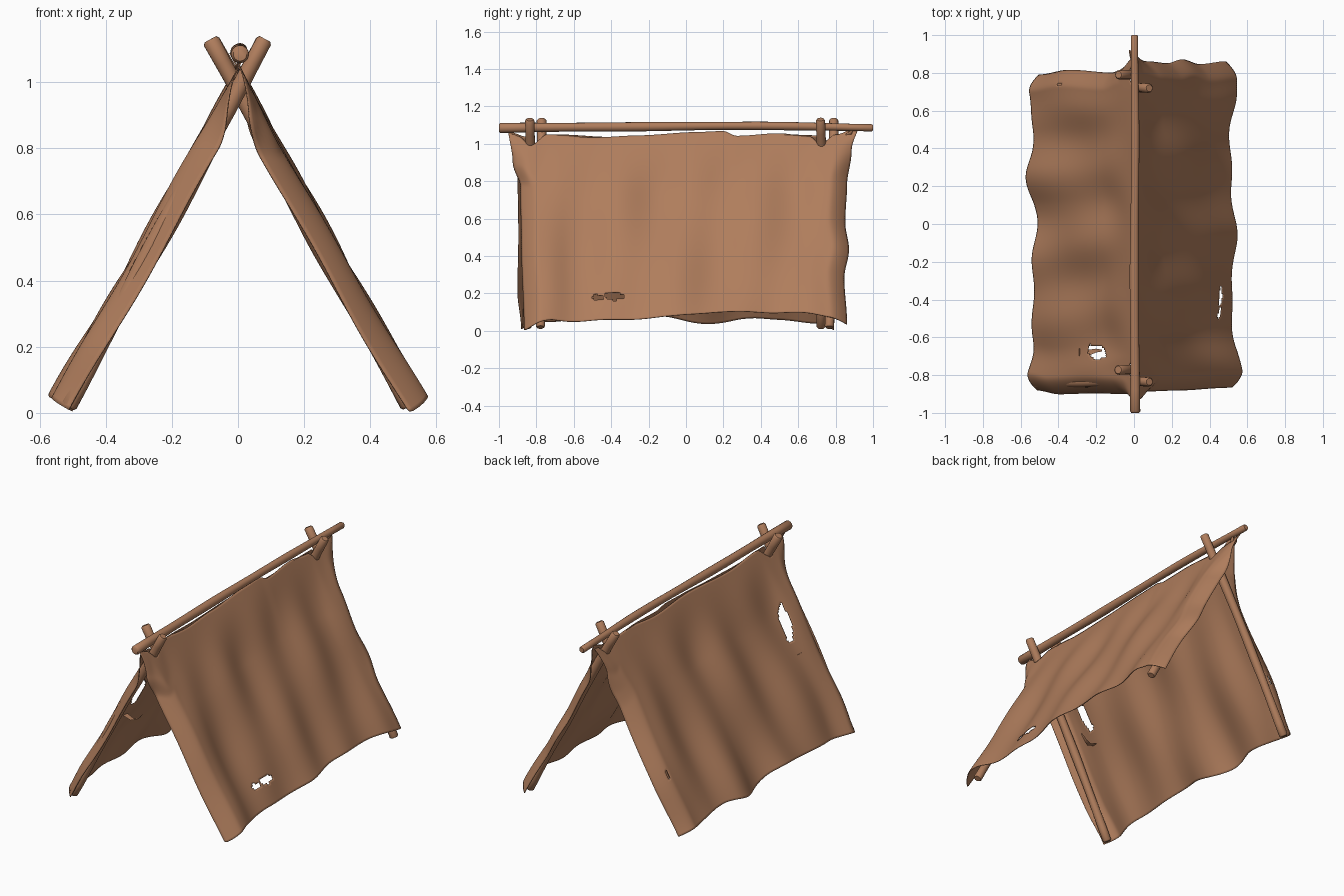
import bpy, bmesh, math, random
from mathutils import Vector

if "Cube" in bpy.data.objects:
    bpy.data.objects.remove(bpy.data.objects["Cube"])

random.seed(4)
brown = bpy.data.materials.new("warm brown")
brown.diffuse_color = (0.43, 0.205, 0.108, 1)
brown.use_nodes = True
brown.node_tree.nodes["Principled BSDF"].inputs["Base Color"].default_value = brown.diffuse_color


def smooth(v):
    v = max(0.0, min(1.0, v))
    return v * v * (3 - 2 * v)


def keyed(keys, v):
    """Smooth interpolation through (position, value) pairs."""
    if v <= keys[0][0]:
        return keys[0][1]
    for (a, p), (b, q) in zip(keys, keys[1:]):
        if v <= b:
            return p + (q - p) * smooth((v - a) / (b - a))
    return keys[-1][1]


def finish(name, bm):
    bmesh.ops.recalc_face_normals(bm, faces=bm.faces)
    me = bpy.data.meshes.new(name)
    bm.to_mesh(me)
    bm.free()
    me.materials.append(brown)
    ob = bpy.data.objects.new(name, me)
    bpy.context.collection.objects.link(ob)
    bpy.ops.object.select_all(action='DESELECT')
    ob.select_set(True)
    bpy.context.view_layer.objects.active = ob
    bpy.ops.object.shade_smooth_by_angle(angle=math.radians(50))
    return ob


def pole(name, a, b, r0, r1, bend, sides=14, steps=16):
    """Slightly crooked round stick with bevelled ends."""
    a, b = Vector(a), Vector(b)
    axis = (b - a).normalized()
    u = axis.orthogonal().normalized()
    w = axis.cross(u)
    ph = random.uniform(0, 6)
    length = (b - a).length
    stops = [0, 0.008 / length] + [i / steps for i in range(1, steps)] + [1 - 0.008 / length, 1]
    bm = bmesh.new()
    rings = []
    for i, t in enumerate(stops):
        c = a.lerp(b, t) + Vector(bend) * math.sin(math.pi * t)
        c += u * 0.003 * math.sin(9 * t + ph)
        r = (r0 + (r1 - r0) * t) * (1 + 0.05 * math.sin(17 * t + ph))
        if i in (0, len(stops) - 1):
            r *= 0.75
        rings.append([bm.verts.new(c + r * (math.cos(k * math.tau / sides) * u +
                                            math.sin(k * math.tau / sides) * w))
                      for k in range(sides)])
    for p, q in zip(rings, rings[1:]):
        for k in range(sides):
            n = (k + 1) % sides
            bm.faces.new((p[k], p[n], q[n], q[k]))
    bm.faces.new(rings[0])
    bm.faces.new(rings[-1])
    finish(name, bm)


def slope_x(z):
    return 0.55 * (1.05 - z) / 1.02


def sheet(name, side, front, back, top, bottom, hem, holes, phase, nu=170, nv=90):
    """Hanging cloth on one side, edges curled in around the poles, with torn holes."""
    nrm = Vector((1.02, 0, 0.55)).normalized()
    bm = bmesh.new()
    grid = []
    for j in range(nv + 1):
        t = j / nv
        yf, yb = keyed(front, t), keyed(back, t)
        row = []
        for i in range(nu + 1):
            s = i / nu
            y = yf + (yb - yf) * s
            z = keyed(top, y) * (1 - t) + keyed(bottom, y) * t
            # folds, fading out towards the ridge and the poles
            mid = smooth((y - yf) / 0.25) * smooth((yb - y) / 0.25)
            w = mid * smooth(t * 3) * (0.011 * math.sin(17 * y + 2 * t + phase)
                                       + 0.008 * math.sin(9 * y - 6 * t + 2 * phase) - 0.012)
            w += 0.004 * math.sin(11 * t + 5 * y + phase)
            w += (keyed(hem, y) - 0.54) * t * t
            # curl at both ends
            d = min(y - yf, yb - y)
            w -= 0.07 * max(0, 1 - d / 0.09) ** 1.6 * smooth((t - 0.02) / 0.2)
            p = Vector((slope_x(z), y, z)) + nrm * w
            row.append(bm.verts.new((p.x * side, p.y, max(p.z, 0.005))))
        grid.append(row)
    for j in range(nv):
        for i in range(nu):
            f = (grid[j][i], grid[j][i + 1], grid[j + 1][i + 1], grid[j + 1][i])
            c = sum((v.co for v in f), Vector()) / 4
            torn = any(((c.y - hy + sk * (c.z - hz)) / ry) ** 2 + ((c.z - hz) / rz) ** 2
                       < 1 + 0.25 * math.sin(70 * c.z + 90 * c.y)
                       for hy, hz, ry, rz, sk in holes)
            if not torn:
                bm.faces.new(f)
    bmesh.ops.delete(bm, geom=[v for v in bm.verts if not v.link_faces], context='VERTS')
    ob = finish(name, bm)
    m = ob.modifiers.new("thickness", 'SOLIDIFY')
    m.thickness = 0.004
    m.offset = 0


def shred(name, pts, width):
    """Thin torn strip hanging inside, narrowing to a point."""
    bm = bmesh.new()
    rows = []
    for i, p in enumerate(pts):
        h = Vector((0, width * (1 - i / len(pts)) / 2, 0))
        rows.append((bm.verts.new(Vector(p) - h), bm.verts.new(Vector(p) + h)))
    for (a, b), (c, d) in zip(rows, rows[1:]):
        bm.faces.new((a, b, d, c))
    finish(name, bm)


# Ridge pole
pole("ridge_pole", (0.004, -1, 1.082), (0.004, 1, 1.087), 0.026, 0.02, (0, 0, 0.01))

# Crossed support poles
for label, side, yfoot, ytop in (("front_left_pole", -1, -0.85, -0.835),
                                 ("front_right_pole", 1, -0.78, -0.77),
                                 ("back_left_pole", -1, 0.72, 0.72),
                                 ("back_right_pole", 1, 0.765, 0.79)):
    pole(label, (0.515 * side, yfoot, 0.018), (-0.082 * side, ytop, 1.13),
         0.024, 0.026, (0.004 * side, 0.006, 0))

# Right cloth
sheet("right_cloth", 1,
      front=[(0, -0.95), (0.13, -0.925), (0.22, -0.885), (0.5, -0.88), (1, -0.865)],
      back=[(0, 0.92), (0.1, 0.885), (0.25, 0.86), (0.45, 0.85), (0.6, 0.87), (0.75, 0.845), (1, 0.86)],
      top=[(-0.95, 1.07), (-0.9, 1.04), (-0.83, 0.99), (-0.74, 1.05), (-0.5, 1.035), (-0.25, 1.045),
           (0.05, 1.06), (0.2, 1.065), (0.27, 1.04), (0.5, 1.055), (0.66, 1.04), (0.72, 1.0),
           (0.8, 1.05), (0.92, 1.09)],
      bottom=[(-0.86, 0.02), (-0.7, 0.05), (-0.45, 0.065), (-0.1, 0.07), (0.2, 0.1), (0.5, 0.1), (0.86, 0.06)],
      hem=[(-0.8, 0.565), (-0.5, 0.53), (-0.2, 0.56), (0.1, 0.56), (0.4, 0.55), (0.75, 0.555)],
      holes=[(-0.385, 0.185, 0.048, 0.02, 0.5), (-0.475, 0.178, 0.035, 0.012, 0)], phase=0.6)

# Left cloth
sheet("left_cloth", -1,
      front=[(0, -0.93), (0.12, -0.9), (0.5, -0.895), (0.8, -0.9), (1, -0.88)],
      back=[(0, 0.89), (0.12, 0.83), (0.3, 0.8), (0.7, 0.815), (1, 0.79)],
      top=[(-0.93, 1.06), (-0.86, 1.04), (-0.77, 0.99), (-0.68, 1.05), (-0.4, 1.035), (0, 1.05),
           (0.3, 1.035), (0.55, 1.05), (0.7, 1.045), (0.79, 1.0), (0.89, 1.07)],
      bottom=[(-0.88, 0.03), (-0.6, 0.06), (-0.1, 0.075), (0.2, 0.035), (0.4, 0.065), (0.8, 0.03)],
      hem=[(-0.8, 0.565), (-0.5, 0.55), (-0.2, 0.56), (0.1, 0.535), (0.3, 0.57), (0.5, 0.55), (0.75, 0.56)],
      holes=[(-0.68, 0.655, 0.035, 0.1, 0.15), (0.74, 0.335, 0.008, 0.02, 0)], phase=2.4)

# Torn shreds at the holes
shred("left_shred", [(-0.29, -0.68, 0.5), (-0.235, -0.68, 0.48), (-0.2, -0.67, 0.49), (-0.17, -0.67, 0.525)], 0.04)
shred("right_shred", [(0.42, -0.41, 0.215), (0.36, -0.41, 0.26), (0.335, -0.4, 0.31), (0.295, -0.4, 0.33)], 0.04)
